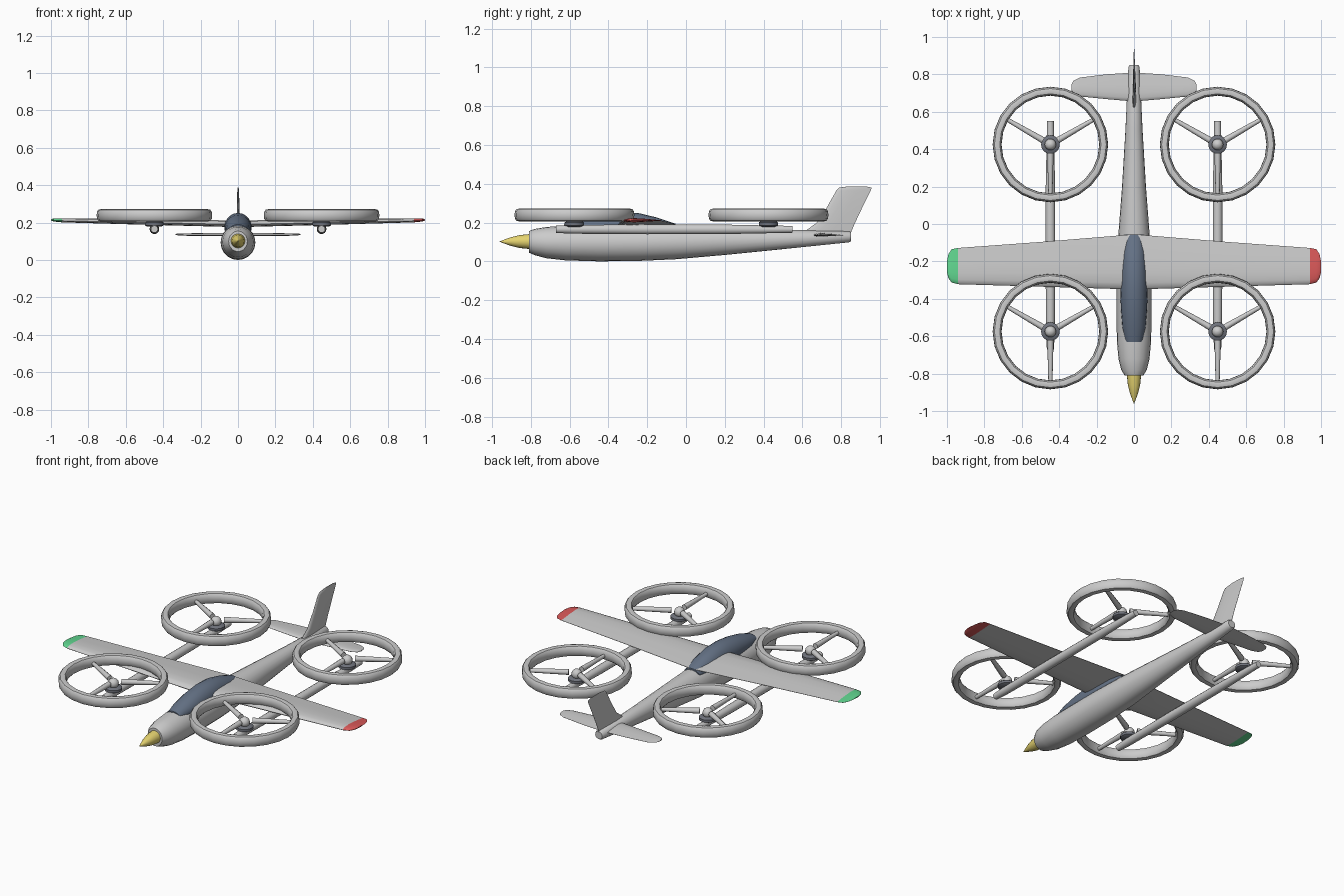
import bpy, bmesh, math
from mathutils import Vector

if "Cube" in bpy.data.objects:
    bpy.data.objects.remove(bpy.data.objects["Cube"])


def material(name, rgb):
    m = bpy.data.materials.new(name)
    m.diffuse_color = (*rgb, 1)
    m.use_nodes = True
    m.node_tree.nodes["Principled BSDF"].inputs["Base Color"].default_value = m.diffuse_color
    return m


GLASS = material("glass_blue_grey", (0.13, 0.17, 0.24))
DARK = material("motor_grey", (0.16, 0.17, 0.2))
YELLOW = material("yellow", (0.78, 0.65, 0.16))
RED = material("red", (0.7, 0.1, 0.1))
GREEN = material("green", (0.12, 0.68, 0.28))


def loft(name, rings, mat=None, closed=False, angle=40):
    """Skin a list of equal-length point rings; cap the ends unless closed."""
    bm = bmesh.new()
    vs = [[bm.verts.new(p) for p in r] for r in rings]
    n, k = len(rings[0]), len(rings)
    for i in range(k if closed else k - 1):
        a, b = vs[i], vs[(i + 1) % k]
        for j in range(n):
            bm.faces.new((a[j], a[(j + 1) % n], b[(j + 1) % n], b[j]))
    if not closed:
        bm.faces.new(vs[0])
        bm.faces.new(vs[-1])
    bmesh.ops.recalc_face_normals(bm, faces=bm.faces)
    me = bpy.data.meshes.new(name)
    bm.to_mesh(me)
    bm.free()
    ob = bpy.data.objects.new(name, me)
    bpy.context.collection.objects.link(ob)
    if mat:
        me.materials.append(mat)
    bpy.ops.object.select_all(action='DESELECT')
    ob.select_set(True)
    bpy.context.view_layer.objects.active = ob
    bpy.ops.object.shade_smooth_by_angle(angle=math.radians(angle))
    return ob


def oval(x, y, z, rx, rz, n=20):
    """Ring in the xz plane."""
    return [(x + rx * math.cos(2 * math.pi * i / n), y,
             z + rz * math.sin(2 * math.pi * i / n)) for i in range(n)]


def foil(le, te, thick):
    """Airfoil outline as (chordwise, height) pairs."""
    c = te - le
    shape = [(0, 0), (.03, .28), (.12, .48), (.3, .58), (.6, .4), (1, .03),
             (1, -.03), (.6, -.25), (.3, -.4), (.12, -.36), (.03, -.22)]
    return [(le + u * c, v * thick) for u, v in shape]


def wing(name, stations, mat=None):
    """stations: (x, leading y, trailing y, z, thickness)."""
    return loft(name, [[(x, y, z + h) for y, h in foil(le, te, t)]
                       for x, le, te, z, t in stations], mat)


def rod(name, a, b, r1, r2, n=10):
    a, b = Vector(a), Vector(b)
    q = (b - a).to_track_quat('Z', 'Y')
    return loft(name, [[p + q @ Vector((r * math.cos(2 * math.pi * i / n),
                                        r * math.sin(2 * math.pi * i / n), 0))
                        for i in range(n)] for p, r in ((a, r1), (b, r2))])


def lathe(name, cx, cy, profile, mat=None, n=24, closed=False):
    """profile: (radius, z) pairs turned about a vertical axis."""
    rings = [[(cx + r * math.cos(2 * math.pi * i / n),
               cy + r * math.sin(2 * math.pi * i / n), z) for i in range(n)]
             for r, z in profile]
    return loft(name, rings, mat, closed)


# Fuselage: y, half width, bottom z, top z
body = [(-.81, .05, .045, .155), (-.78, .068, .032, .167), (-.72, .083, .016, .177),
        (-.62, .092, .005, .184), (-.45, .093, 0, .187), (-.25, .092, .002, .187),
        (-.05, .083, .011, .184), (.2, .064, .033, .176), (.5, .046, .063, .164),
        (.84, .03, .098, .155), (.85, .024, .104, .15)]
loft("fuselage", [oval(0, y, (b + t) / 2, w, (t - b) / 2) for y, w, b, t in body])

# Nose spinner
loft("nose_spinner", [oval(0, y, .102, r, r, 16) for y, r in
                      ((-.81, .038), (-.86, .033), (-.9, .023), (-.94, .009), (-.96, .001))], YELLOW)

# Canopy: y, half width, centre z, half height
cockpit = [(-.63, .045, .16, .03), (-.55, .062, .165, .052), (-.45, .07, .17, .07),
           (-.35, .073, .172, .08), (-.25, .071, .172, .078), (-.15, .063, .17, .056),
           (-.055, .052, .16, .034)]
loft("canopy", [oval(0, y, z, w, h) for y, w, z, h in cockpit], GLASS)

# Main wing and coloured tips
wing("main_wing", [(-.94, -.322, -.128, .21, .022), (-.5, -.335, -.096, .201, .031),
                   (0, -.35, -.055, .19, .036),
                   (.5, -.335, -.096, .201, .031), (.94, -.322, -.128, .21, .022)])
for s, side, mat in ((1, "left", RED), (-1, "right", GREEN)):
    wing(f"wing_tip_{side}", [(s * .94, -.322, -.128, .21, .022),
                              (s * .975, -.313, -.135, .212, .018),
                              (s * .992, -.29, -.16, .213, .013),
                              (s, -.26, -.2, .213, .006)], mat)

# Tailplane
half = [(.335, .715, .745, .136, .005), (.325, .695, .765, .136, .009),
        (.29, .682, .783, .135, .013), (.15, .668, .8, .135, .016)]
wing("tailplane", [(-x, *r) for x, *r in half] + [(0, .655, .81, .135, .019)] + half[::-1])

# Tail fin: z, leading y, trailing y, thickness
fin = [(.13, .6, .845, .02), (.16, .62, .855, .02), (.2, .675, .872, .018),
       (.28, .727, .91, .014), (.365, .775, .952, .01), (.38, .79, .957, .008),
       (.387, .84, .925, .004)]
loft("tail_fin", [[(h, y, z) for y, h in foil(le, te, t)] for z, le, te, t in fin])

# Booms and lift rotors
for s, side in ((1, "left"), (-1, "right")):
    x = s * .447
    loft(f"boom_{side}", [oval(x, y, .165, r, r, 14) for y, r in
                          ((-.67, .019), (-.58, .023), (-.2, .026), (.2, .025), (.55, .018))])
    for cy, end in ((-.575, "front"), (.425, "rear")):
        tag = f"{end}_{side}"
        # Rounded duct ring
        duct = []
        for i in range(12):
            a = 2 * math.pi * i / 12
            c, d = math.cos(a), math.sin(a)
            duct.append((.285 + .024 * math.copysign(abs(c) ** .75, c),
                         .239 + .033 * math.copysign(abs(d) ** .75, d)))
        lathe(f"duct_{tag}", x, cy, duct, None, 24, True)
        # Motor base and round hub
        lathe(f"motor_{tag}", x, cy, [(.036, .178), (.05, .185), (.05, .2), (.04, .207)], DARK, 16)
        lathe(f"hub_{tag}", x, cy, [(.03 * math.sin(a) + .0005, .224 - .03 * math.cos(a))
                                    for a in [math.pi * i / 8 for i in range(9)]], None, 16)
        # Three blades
        for i in range(3):
            a = math.radians(30 + 120 * i)
            p = [(x + r * math.cos(a), cy + r * math.sin(a), .234) for r in (.045, .27)]
            rod(f"blade_{tag}_{i + 1}", p[0], p[1], .017, .011)
